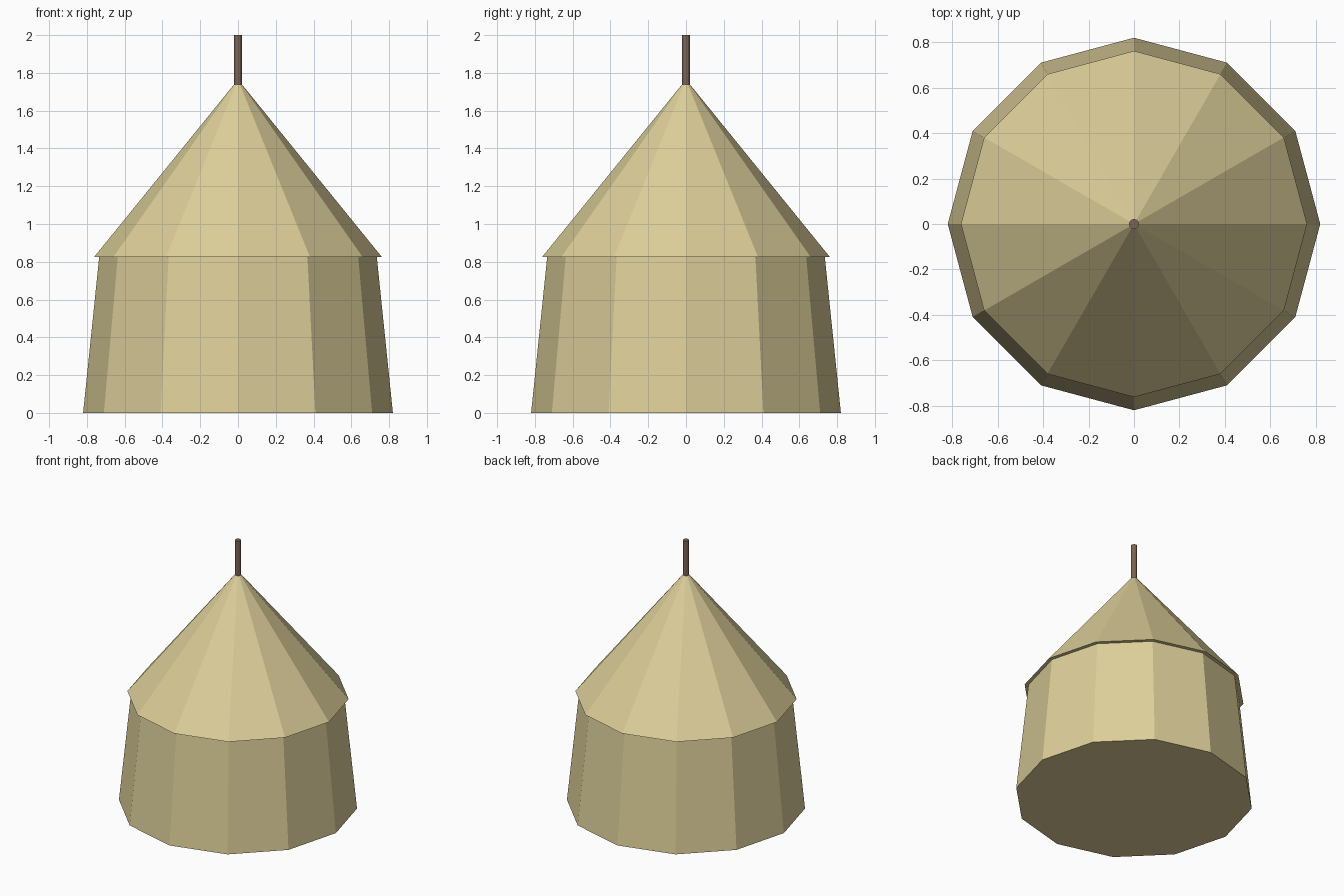
import bpy
import bmesh
import math
from mathutils import Matrix

cube = bpy.data.objects.get("Cube")
if cube:
    bpy.data.objects.remove(cube, do_unlink=True)


def make_material(name, color):
    mat = bpy.data.materials.new(name)
    mat.use_nodes = True
    mat.diffuse_color = color
    mat.node_tree.nodes["Principled BSDF"].inputs["Base Color"].default_value = color
    return mat


def tapered_prism(name, mat, bottom_radius, top_radius, z_low, z_high, sides=12):
    """Closed, flat-faced frustum with corners on the x and y axes."""
    bm = bmesh.new()
    place = Matrix.Translation((0, 0, (z_low + z_high) / 2))
    bmesh.ops.create_cone(bm, cap_ends=True, segments=sides, radius1=bottom_radius,
                          radius2=top_radius, depth=z_high - z_low, matrix=place)
    mesh = bpy.data.meshes.new(name)
    bm.to_mesh(mesh)
    bm.free()
    mesh.materials.append(mat)
    obj = bpy.data.objects.new(name, mesh)
    bpy.context.collection.objects.link(obj)
    return obj


canvas = make_material("canvas", (0.72, 0.62, 0.32, 1))
wood = make_material("brown wood", (0.20, 0.13, 0.085, 1))

# Leaning canvas wall with closed floor
tapered_prism("tent_wall", canvas, 0.82, 0.735, 0, 0.825)
# Conical roof overhanging the wall
tapered_prism("tent_roof", canvas, 0.762, 0.02, 0.825, 1.74)
# Pole rising from the peak
tapered_prism("centre_pole", wood, 0.022, 0.022, 1.735, 2)
